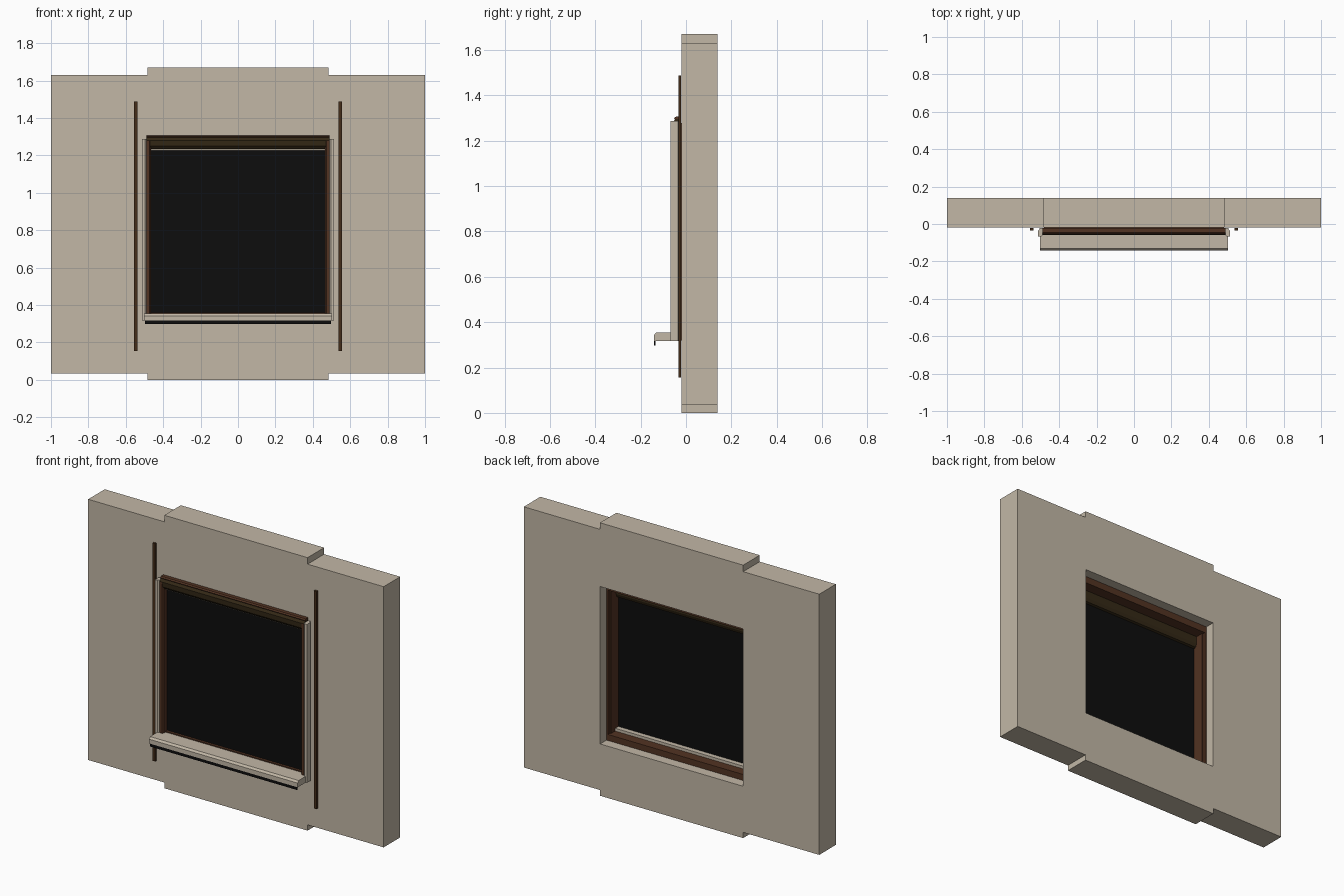
import bpy
import bmesh

if "Cube" in bpy.data.objects:
    bpy.data.objects.remove(bpy.data.objects["Cube"])


def material(name, rgb):
    m = bpy.data.materials.new(name)
    m.diffuse_color = (*rgb, 1)
    m.use_nodes = True
    m.node_tree.nodes["Principled BSDF"].inputs["Base Color"].default_value = m.diffuse_color
    return m


BEIGE = material("warm_beige", (0.54, 0.475, 0.38))
BROWN = material("wood_brown", (0.085, 0.033, 0.016))
DARK = material("dark_bronze", (0.035, 0.022, 0.008))
ROD = material("rod_brown", (0.06, 0.027, 0.01))
BLACK = material("black", (0.004, 0.004, 0.004))


def finish(name, bm, mat):
    bmesh.ops.recalc_face_normals(bm, faces=bm.faces)
    mesh = bpy.data.meshes.new(name)
    bm.to_mesh(mesh)
    bm.free()
    mesh.materials.append(mat)
    ob = bpy.data.objects.new(name, mesh)
    bpy.context.collection.objects.link(ob)
    return ob


def mirror(ob):
    ob.modifiers.new("mirror", "MIRROR").use_axis[0] = True
    return ob


def extrude(name, points, direction, mat):
    """Prism made from a closed 3D profile."""
    bm = bmesh.new()
    face = bm.faces.new([bm.verts.new(p) for p in points])
    new = bmesh.ops.extrude_face_region(bm, geom=[face])["geom"]
    bmesh.ops.translate(bm, vec=direction,
                        verts=[v for v in new if isinstance(v, bmesh.types.BMVert)])
    return finish(name, bm, mat)


def box(name, x0, x1, y0, y1, z0, z1, mat):
    pts = [(x0, y0, z0), (x1, y0, z0), (x1, y1, z0), (x0, y1, z0)]
    return extrude(name, pts, (0, 0, z1 - z0), mat)


def bar(name, half, yz, mat):
    """Profile in y, z run along x, centred."""
    return extrude(name, [(-half, y, z) for y, z in yz], (2 * half, 0, 0), mat)


def post(name, xy, z0, z1, mat):
    """Profile in x, y run upwards, mirrored to both sides."""
    return mirror(extrude(name, [(x, y, z0) for x, y in xy], (0, 0, z1 - z0), mat))


# Wall: stepped outline with a square opening, built as one C-shaped half
half_wall = [(0, 0), (0.485, 0), (0.485, 0.035), (1, 0.035), (1, 1.63),
             (0.485, 1.63), (0.485, 1.67), (0, 1.67), (0, 1.28),
             (0.483, 1.28), (0.483, 0.317), (0, 0.317)]
wall = mirror(extrude("wall", [(x, -0.02, z) for x, z in half_wall], (0, 0.16, 0), BEIGE))

# Window frame: stepped jambs, head and bottom rail
post("frame_jamb", [(0.465, -0.05), (0.472, -0.06), (0.49, -0.06), (0.49, -0.021),
                    (0.482, -0.021), (0.482, 0.08), (0.472, 0.08), (0.472, 0.06),
                    (0.465, 0.06)], 0.32, 1.279, BROWN)
box("frame_head", -0.482, 0.482, -0.021, 0.08, 1.237, 1.279, BROWN)
box("frame_bottom_rail", -0.482, 0.482, 0.02, 0.08, 0.318, 0.355, BROWN)
box("front_bottom_rail", -0.466, 0.466, -0.035, -0.02, 0.33, 0.36, BROWN)
box("inner_sill", -0.465, 0.465, -0.01, 0.02, 0.318, 0.372, BEIGE)

# Dark pane filling the frame
box("pane", -0.468, 0.468, -0.02, -0.01, 0.34, 1.24, BLACK)

# Top casing with bevelled front, its cap and the blind box behind
bar("top_casing", 0.488, [(-0.021, 1.235), (-0.045, 1.235), (-0.058, 1.25),
                          (-0.06, 1.28), (-0.048, 1.295), (-0.021, 1.297)], DARK)
bar("casing_cap", 0.49, [(-0.021, 1.297), (-0.05, 1.295), (-0.053, 1.3),
                         (-0.045, 1.306), (-0.021, 1.306)], BROWN)
bar("blind_box", 0.465, [(-0.01, 1.165), (0.004, 1.17), (0.012, 1.19),
                         (0.012, 1.237), (-0.01, 1.237)], DARK)
box("casing_lip", -0.465, 0.465, -0.032, -0.021, 1.226, 1.235, BEIGE)

# Side trim strips with a stepped section
post("side_trim", [(0.49, -0.021), (0.49, -0.06), (0.498, -0.068), (0.514, -0.068),
                   (0.514, -0.035), (0.506, -0.03), (0.506, -0.021)],
     0.318, 1.287, BEIGE)

# Outer sill with chamfered nose and a dark drip strip
bar("sill", 0.503, [(-0.021, 0.316), (-0.142, 0.316), (-0.142, 0.342),
                    (-0.132, 0.354), (-0.021, 0.354)], BEIGE)
box("drip_strip", -0.498, 0.498, -0.141, -0.135, 0.298, 0.316, BLACK)

# Slim vertical rods on the wall
mirror(box("rod", 0.537, 0.555, -0.034, -0.021, 0.155, 1.487, ROD))
